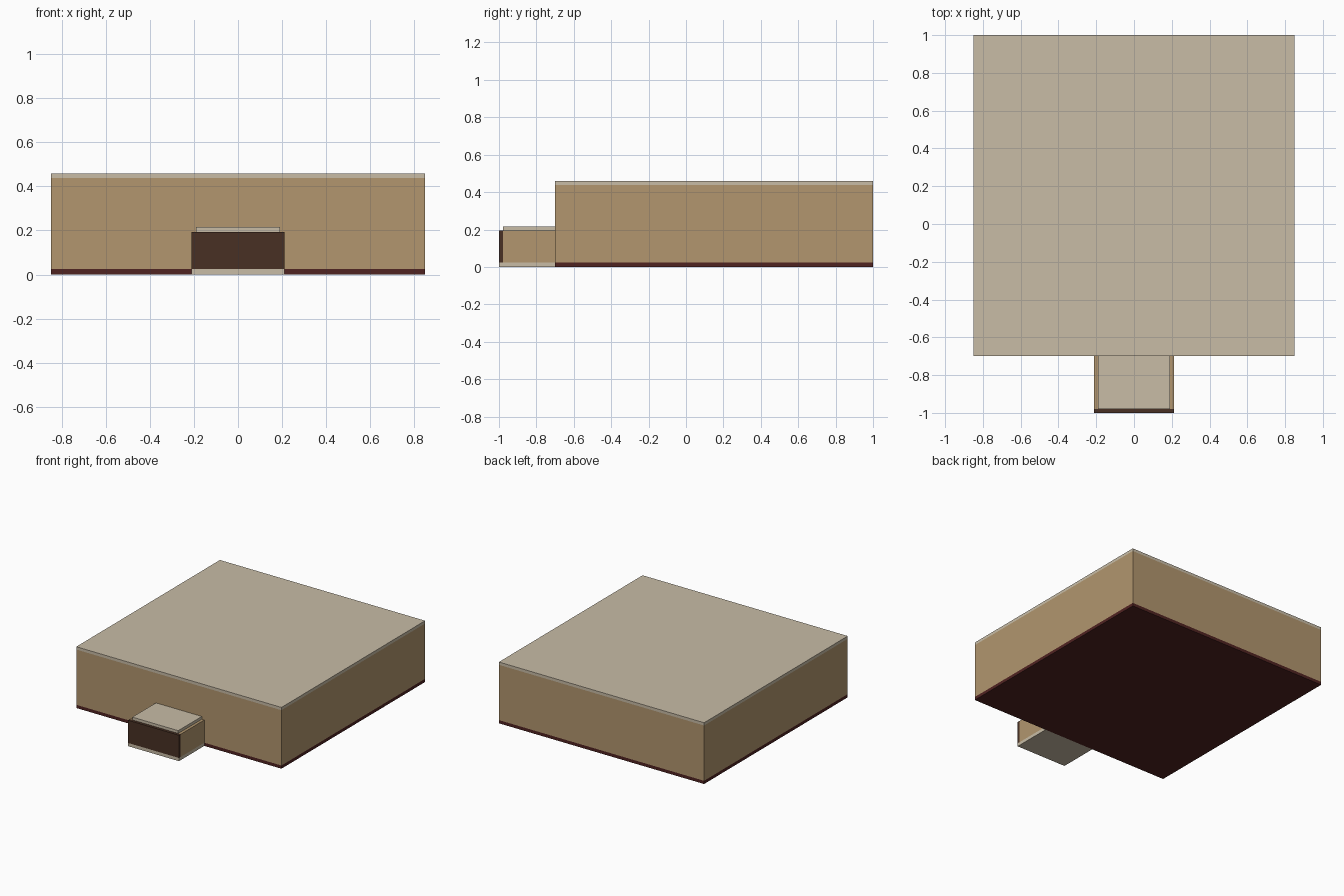
import bpy, bmesh

if "Cube" in bpy.data.objects:
    bpy.data.objects.remove(bpy.data.objects["Cube"])

T = 0.021  # panel thickness


def material(name, rgb):
    m = bpy.data.materials.new(name)
    lin = [(c / 255 / 12.92 if c < 11 else ((c / 255 + 0.055) / 1.055) ** 2.4) for c in rgb]
    m.diffuse_color = (*lin, 1)
    m.use_nodes = True
    m.node_tree.nodes["Principled BSDF"].inputs["Base Color"].default_value = m.diffuse_color
    return m


TAN = material("tan_wall", (178, 150, 110))
PALE = material("pale_panel", (200, 188, 166))
RED = material("dark_red_base", (80, 35, 33))
BROWN = material("dark_brown_door", (72, 48, 36))


def box(name, x, y, z, mat):
    """Axis-aligned panel given by (min, max) ranges."""
    bm = bmesh.new()
    bmesh.ops.create_cube(bm, size=1)
    for v in bm.verts:
        for i, (lo, hi) in enumerate((x, y, z)):
            v.co[i] = hi if v.co[i] > 0 else lo
    me = bpy.data.meshes.new(name)
    bm.to_mesh(me)
    bm.free()
    me.materials.append(mat)
    ob = bpy.data.objects.new(name, me)
    bpy.context.collection.objects.link(ob)
    return ob


# Main hall
W, Y0, Y1 = 0.85, -0.70, 1.0
Z0, Z1, Z2 = 0.024, 0.438, 0.459
box("hall_floor", (-W, W), (Y0, Y1), (0, Z0), RED)
box("hall_roof", (-W, W), (Y0, Y1), (Z1, Z2), PALE)
box("hall_back_wall", (-W, W), (Y1 - T, Y1), (Z0, Z1), TAN)

# Entrance porch
P, PZ, PY = 0.211, 0.194, -1.0
box("porch_floor", (-P, P), (PY, Y0), (0, Z0), PALE)
box("porch_roof", (-P + T, P - T), (PY + T, Y0), (PZ, PZ + T), PALE)
box("porch_door", (-P, P), (PY, PY + T), (Z0, PZ), BROWN)

# Mirrored walls; the front wall leaves a doorway into the porch
for side, s in (("left", -1), ("right", 1)):
    def span(a, b):
        return tuple(sorted((s * a, s * b)))
    box(f"hall_{side}_wall", span(W - T, W), (Y0, Y1 - T), (Z0, Z1), TAN)
    box(f"hall_front_wall_{side}", span(P - T, W - T), (Y0, Y0 + T), (Z0, Z1), TAN)
    box(f"porch_{side}_wall", span(P - T, P), (PY + T, Y0), (Z0, PZ), TAN)
box("hall_front_lintel", (-P + T, P - T), (Y0, Y0 + T), (PZ, Z1), TAN)
